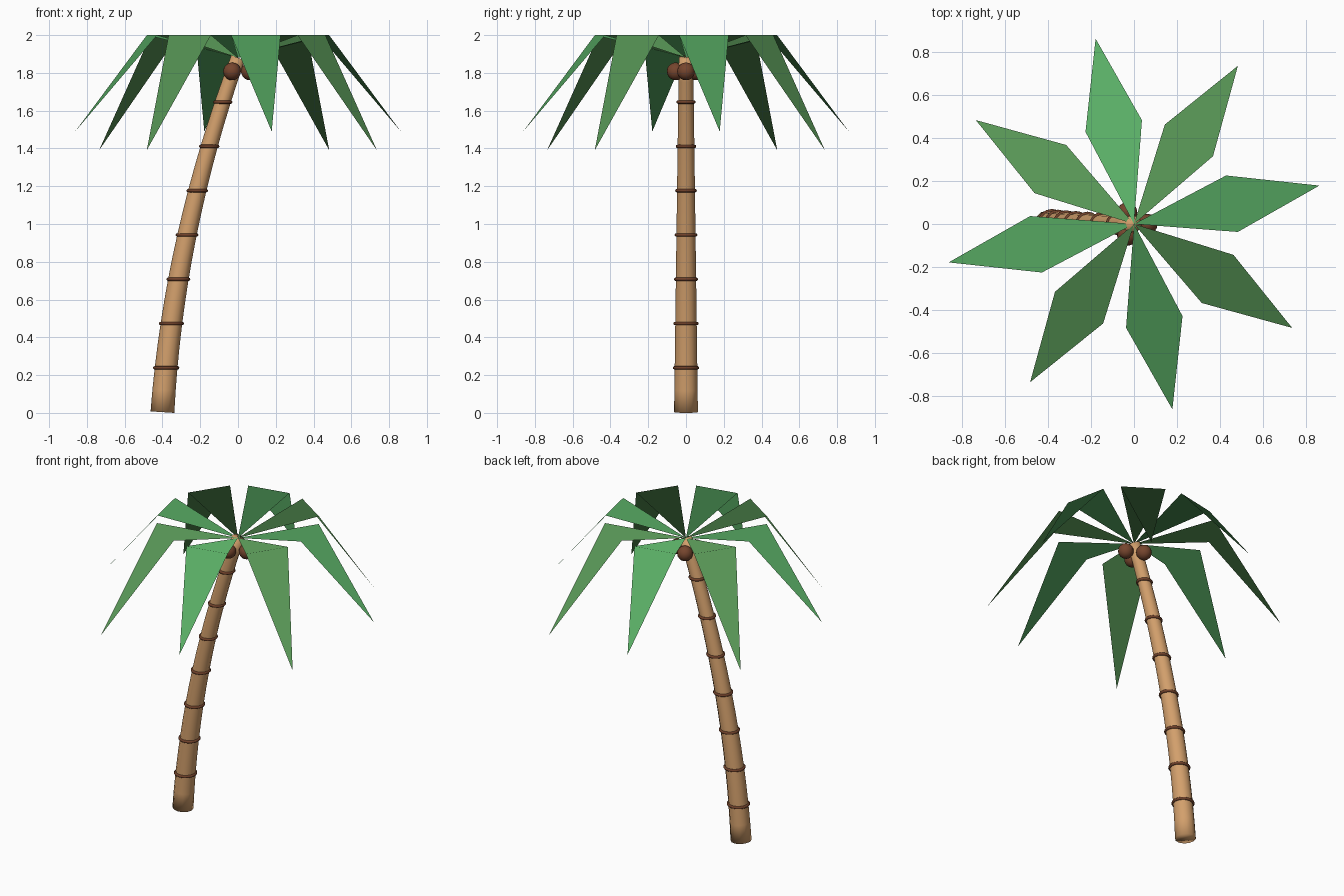
import bpy, bmesh, math
from mathutils import Vector, Matrix

cube = bpy.data.objects.get("Cube")
if cube:
    bpy.data.objects.remove(cube, do_unlink=True)


def material(name, rgb):
    m = bpy.data.materials.new(name)
    m.use_nodes = True
    m.diffuse_color = (*rgb, 1)
    bsdf = m.node_tree.nodes["Principled BSDF"]
    bsdf.inputs["Base Color"].default_value = (*rgb, 1)
    bsdf.inputs["Roughness"].default_value = 0.8
    return m


bark = material("tan bark", (0.65, 0.35, 0.15))
bark_ring = material("dark bark ring", (0.16, 0.052, 0.023))
husk = material("coconut husk", (0.18, 0.06, 0.027))
leaf_bright = material("bright leaf green", (0.10, 0.42, 0.13))
leaf_olive = material("olive leaf green", (0.102, 0.32, 0.098))


def finish(bm, name, mat, smooth=True):
    mesh = bpy.data.meshes.new(name)
    for f in bm.faces:
        f.smooth = smooth
    bm.to_mesh(mesh)
    bm.free()
    mesh.materials.append(mat)
    ob = bpy.data.objects.new(name, mesh)
    bpy.context.collection.objects.link(ob)
    return ob


# Leaning trunk centre line and taper, t from 0 (ground) to 1 (crown)
CROWN = Vector((0, 0, 1.88))
LEAN, BEND, RISE = 0.12, 0.28, 1.876


def trunk_point(t):
    return Vector((-0.4 + LEAN * t + BEND * t * t, 0, 0.004 + RISE * t))


def trunk_radius(t):
    return 0.063 - 0.025 * t


def ring_verts(bm, t, sides):
    tilt = math.atan2(LEAN + 2 * BEND * t, RISE)
    place = Matrix.Translation(trunk_point(t)) @ Matrix.Rotation(tilt, 4, 'Y')
    r = trunk_radius(t)
    angles = [math.tau * i / sides for i in range(sides)]
    return [bm.verts.new(place @ Vector((r * math.cos(a), r * math.sin(a), 0)))
            for a in angles]


# Trunk: stacked rings bridged with quads, capped at both ends
bm = bmesh.new()
SIDES, STEPS = 12, 16
loops = [ring_verts(bm, k / STEPS, SIDES) for k in range(STEPS + 1)]
for low, high in zip(loops, loops[1:]):
    for i in range(SIDES):
        j = (i + 1) % SIDES
        bm.faces.new((low[i], low[j], high[j], high[i]))
bm.faces.new(loops[0][::-1])
bm.faces.new(loops[-1])
finish(bm, "trunk", bark)

# Level bark rings around the trunk
for k in range(1, 8):
    t = k / 8
    bpy.ops.mesh.primitive_torus_add(
        major_segments=16, minor_segments=8, location=trunk_point(t),
        major_radius=trunk_radius(t) + 0.001, minor_radius=0.009)
    ring = bpy.context.object
    ring.name = f"bark_ring_{k}"
    ring.data.materials.append(bark_ring)
    bpy.ops.object.shade_smooth()

# Three coconuts under the crown
for k in range(3):
    a = math.tau * k / 3
    bm = bmesh.new()
    bmesh.ops.create_uvsphere(bm, u_segments=16, v_segments=10, radius=0.047)
    nut = finish(bm, f"coconut_{k + 1}", husk)
    nut.location = (0.063 * math.cos(a), 0.063 * math.sin(a), 1.808)

# Eight fronds: single kite-shaped faces folded across the widest line
for k in range(8):
    drooping = k % 2 == 1
    turn = Matrix.Rotation(math.radians(11.7 + 45 * k), 3, 'Z')
    tip_z = 1.39 if drooping else 1.49
    outline = [(0.465, 0.134, 2.0), tuple(CROWN), (0.465, -0.134, 2.0), (0.88, 0, tip_z)]
    bm = bmesh.new()
    bm.faces.new([bm.verts.new(turn @ Vector(p)) for p in outline])
    finish(bm, f"frond_{k + 1}", leaf_olive if drooping else leaf_bright, smooth=False)
